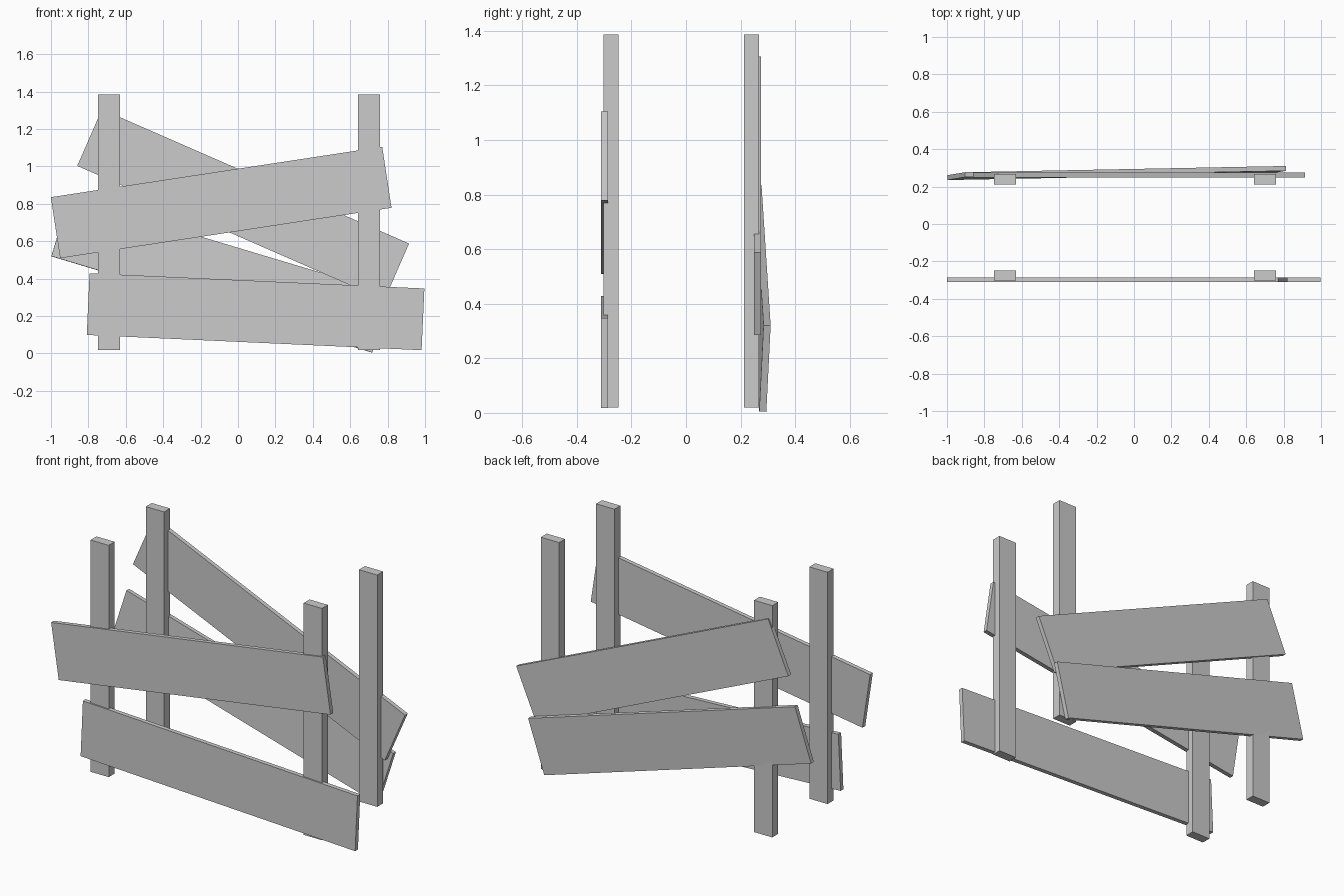
import bpy
from math import radians
from mathutils import Matrix, Vector

if "Cube" in bpy.data.objects:
    bpy.data.objects.remove(bpy.data.objects["Cube"])


def box(name, center, size, slope=0, yaw=0, roll=0):
    bpy.ops.mesh.primitive_cube_add(size=1)
    ob = bpy.context.object
    ob.name = name
    rot = (Matrix.Rotation(radians(slope), 4, 'Y')
           @ Matrix.Rotation(radians(yaw), 4, 'Z')
           @ Matrix.Rotation(radians(roll), 4, 'X'))
    ob.data.transform(rot @ Matrix.Diagonal((*size, 1)))
    ob.location = Vector(center)
    return ob


# four upright posts
for row, y in (("front", -0.2755), ("back", 0.2395)):
    for side, x in (("left", -0.69), ("right", 0.70)):
        box(f"{row}_{side}_post", (x, y, 0.7025), (0.119, 0.055, 1.366))

# crooked planks, all the same board (positive slope drops to the right)
plank = (1.792, 0.026, 0.33)
box("front_upper_plank", (-0.09, -0.298, 0.807), plank, -8.65)
box("front_lower_plank", (0.094, -0.298, 0.223), plank, 2.6)
box("back_upper_plank", (0.0275, 0.262, 0.795), plank, 23.6)
# loose plank, leaning away from the posts
box("back_lower_plank", (-0.0925, 0.2725, 0.42), plank, 16.7, 1.07, -2.75)
